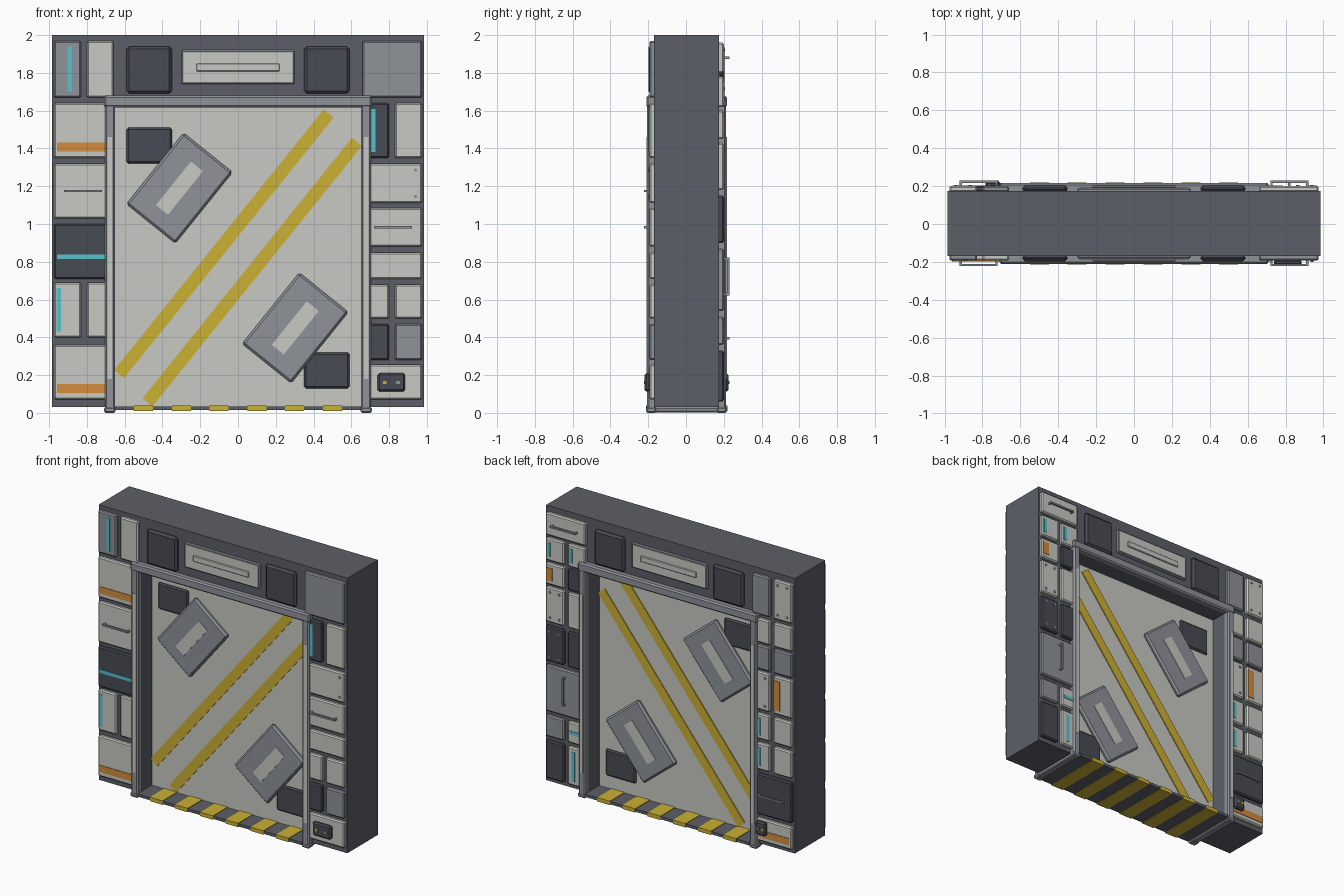
import bpy, bmesh, math
from mathutils import Matrix

if "Cube" in bpy.data.objects:
    bpy.data.objects.remove(bpy.data.objects["Cube"])

CY = 0.003   # small depth offset of the whole model

def material(name, srgb):
    m = bpy.data.materials.new(name)
    m.diffuse_color = [((c / 255 + 0.055) / 1.055) ** 2.4 for c in srgb] + [1]
    m.use_nodes = True
    m.node_tree.nodes["Principled BSDF"].inputs["Base Color"].default_value = m.diffuse_color
    return m

MATS = {
    'body': material('dark grey wall', (92, 95, 103)),
    'light': material('pale panel', (200, 201, 196)),
    'grey': material('mid grey metal', (142, 146, 153)),
    'dark': material('charcoal', (72, 75, 84)),
    'yellow': material('warning yellow', (204, 177, 52)),
    'cyan': material('cyan light', (88, 194, 206)),
    'orange': material('orange stripe', (210, 140, 62)),
}

def finish(name, bm, mat, bevel=0):
    bmesh.ops.recalc_face_normals(bm, faces=bm.faces)
    me = bpy.data.meshes.new(name)
    bm.to_mesh(me)
    bm.free()
    ob = bpy.data.objects.new(name, me)
    bpy.context.collection.objects.link(ob)
    me.materials.append(MATS[mat])
    if bevel:
        b = ob.modifiers.new('bevel', 'BEVEL')
        b.width, b.segments = bevel, 1
    return ob

def box(name, x0, x1, z0, z1, d0, d1, side, mat, bevel=0, turn=0):
    """Box spanning depths d0..d1 from the wall centre, on side -1 (front) or +1 (back)."""
    bm = bmesh.new()
    bmesh.ops.create_cube(bm, size=1)
    m = (Matrix.Translation(((x0 + x1) / 2, side * (d0 + d1) / 2 + CY, (z0 + z1) / 2))
         @ Matrix.Rotation(-turn, 4, 'Y')
         @ Matrix.Diagonal((abs(x1 - x0), abs(d1 - d0), abs(z1 - z0), 1)))
    bm.transform(m)
    return finish(name, bm, mat, bevel)

def screw(x, z, d, side):
    bm = bmesh.new()
    bmesh.ops.create_cone(bm, cap_ends=True, segments=8, radius1=.009, radius2=.009, depth=.01)
    bm.transform(Matrix.Translation((x, side * d + CY, z)) @ Matrix.Rotation(math.pi / 2, 4, 'X'))
    finish('panel_screw', bm, 'grey')

def handle(x, z, length, side, vertical):
    def part(a0, a1, d0, d1):
        w = .006
        if vertical:
            box('panel_handle', x - w, x + w, z + a0, z + a1, d0, d1, side, 'grey')
        else:
            box('panel_handle', x + a0, x + a1, z - w, z + w, d0, d1, side, 'grey')
    h = length / 2
    part(-h, h, .214, .226)
    part(-h, -h + .012, .19, .214)
    part(h - .012, h, .19, .214)

# Wall: portal profile pushed through the depth
bm = bmesh.new()
outline = [(-.985, .03), (-.65, .03), (-.65, 1.62), (.65, 1.62),
           (.65, .03), (.985, .03), (.985, 2), (-.985, 2)]
face = bm.faces.new([bm.verts.new((x, -.172 + CY, z)) for x, z in outline])
ext = bmesh.ops.extrude_face_region(bm, geom=[face])
bmesh.ops.translate(bm, vec=(0, .344, 0), verts=[v for v in ext['geom'] if isinstance(v, bmesh.types.BMVert)])
finish('wall_frame', bm, 'body')

# Door leaf
box('door_leaf', -.65, .65, .03, 1.62, -.05, .05, 1, 'light')

# Striped threshold, alternating dark and yellow bars
for i in range(13):
    x = -.6 + i * .1
    yel = i % 2 == 1
    e = .004 if yel else 0
    box('threshold_bar', x - .05, x + .05, .014 - e, .034 + e, -.212 - e, .212 + e, 1, 'yellow' if yel else 'body')
for s in (-1, 1):
    box('threshold_rail', s * .655, s * .705, .003, .03, -.21, .21, 1, 'grey', .006)

ANG = math.atan2(1.38, 1.11)
for side in (-1, 1):
    # Door decoration: diagonal stripes, tilted plates, dark blocks
    for cx, cz, n in ((-.075, .895, 1.77), (.075, .745, 1.77)):
        box('door_stripe', cx - n / 2, cx + n / 2, cz - .034, cz + .034, .048, .057, side, 'yellow', 0, ANG)
    for cx, cz in ((-.31, 1.19), (.303, .45)):
        box('door_plate', cx - .242, cx + .242, cz - .167, cz + .167, .048, .085, side, 'grey', .012, ANG)
        box('door_plate_inlay', cx - .148, cx + .148, cz - .041, cz + .041, .084, .089, side, 'light', 0, ANG)
    box('door_block', -.59, -.35, 1.32, 1.51, .048, .07, side, 'dark', .01)
    box('door_block', .35, .59, .13, .32, .048, .07, side, 'dark', .01)

    # Raised trim around the opening
    for s in (-1, 1):
        box('trim_post', s * .65, s * .705, .005, 1.66, .16, .21, side, 'grey', .01)
        box('trim_foot', s * .648, s * .71, 0, .03, .16, .214, side, 'grey', .008)
        box('trim_post_strip', s * .667, s * .692, .18, 1.46, .209, .213, side, 'light')
        box('header_block', s * .35, s * .59, 1.69, 1.94, .165, .2, side, 'dark', .014)
    box('trim_lintel', -.71, .71, 1.617, 1.68, .16, .213, side, 'grey', .01)

    # Header sign plate
    box('header_frame', -.3, .3, 1.74, 1.92, .165, .184, side, 'grey', .006)
    box('header_plate', -.288, .288, 1.752, 1.908, .18, .19, side, 'light')
    box('header_bar', -.22, .22, 1.808, 1.85, .188, .2, side, 'light', .004)

def cell(xa, xb, z0, z1, side, mat, detail=None):
    """One bevelled wall panel with an optional strip, handle or screws."""
    x0, x1 = min(xa, xb), max(xa, xb)
    box('wall_panel', x0, x1, z0, z1, .165, .197, side, mat, .008)
    if not detail:
        return
    kind, axis, f = detail
    cz = z0 + (z1 - z0) * f
    cx = x0 + (x1 - x0) * f if side < 0 else x1 - (x1 - x0) * f   # measured from the viewer's left
    if kind == 'screws':
        for x in (x0 + .035, x1 - .035):
            for z in (z0 + .035, z1 - .035):
                screw(x, z, .198, side)
    elif kind == 'handle':
        mx = math.copysign(.82, x0)
        handle(mx, cz, .2, side, axis == 'v')
    else:
        w = .024 if kind == 'orange' else .012
        if axis == 'v':
            box('panel_strip', cx - w, cx + w, z0 + .03, z1 - .03, .195, .201, side, kind)
        else:
            box('panel_strip', x0 + .018, x1 - .018, cz - w, cz + w, .195, .201, side, kind)

def column(side, s, rows):
    for z0, z1, *cells in rows:
        spans = [(.66, .975)] if len(cells) == 1 else [(.83, .975), (.66, .8)]   # outer, inner
        for (a, b), c in zip(spans, cells):
            cell(s * a, s * b, z0, z1, side, *c)

L, G, D = ('light',), ('grey',), ('dark',)
screws = ('screws', '', 0)
bar = ('handle', 'h', .5)

# Front panels, left then right
column(-1, -1, [
    (1.67, 1.97, ('grey', ('cyan', 'v', .58)), L),
    (1.35, 1.64, ('light', ('orange', 'h', .2))),
    (1.03, 1.32, ('light', bar)),
    (.71, 1.0, ('dark', ('cyan', 'h', .4))),
    (.4, .69, ('light', ('cyan', 'v', .18)), L),
    (.07, .36, ('light', ('orange', 'h', .2)))])
column(-1, 1, [
    (1.67, 1.97, G),
    (1.35, 1.64, L, ('dark', ('cyan', 'v', .4))),
    (1.11, 1.32, ('light', screws)),
    (.88, 1.085, ('light', bar)),
    (.71, .85, L),
    (.5, .68, L, L),
    (.28, .47, G, D),
    (.07, .255, L)])
# Back panels, +x column then -x column
column(1, 1, [
    (1.8, 1.96, ('light', bar)),
    (1.62, 1.78, ('light', ('cyan', 'v', .2)), ('light', ('cyan', 'v', .2))),
    (1.45, 1.6, ('light', ('orange', 'v', .22)), D),
    (1.18, 1.43, ('light', screws), L),
    (.9, 1.15, ('dark', screws), D),
    (.54, .87, ('grey', ('handle', 'v', .55))),
    (.36, .51, G, ('light', ('cyan', 'h', .5))),
    (.06, .33, D, ('light', ('cyan', 'v', .35)))])
column(1, -1, [
    (1.68, 1.96, ('light', screws), G),
    (1.48, 1.65, L, L),
    (1.29, 1.46, G, G),
    (1.0, 1.27, ('light', ('orange', 'v', .2)), ('light', screws)),
    (.79, .97, L, ('light', ('cyan', 'v', .42))),
    (.57, .76, L, ('light', ('cyan', 'v', .42))),
    (.25, .54, ('dark', bar)),
    (.06, .22, ('light', ('orange', 'h', .35)))])

# Control boxes with two buttons each
for side, x, w in ((-1, .812, .073), (1, -.745, .04)):
    box('control_box', x - w, x + w, .113, .21, .19, .222, side, 'dark', .01)
    for k, col in ((-.48, 'yellow'), (.48, 'grey')):
        bx = x + k * w
        box('control_button', bx - .01, bx + .01, .152, .17, .22, .226, side, col)
